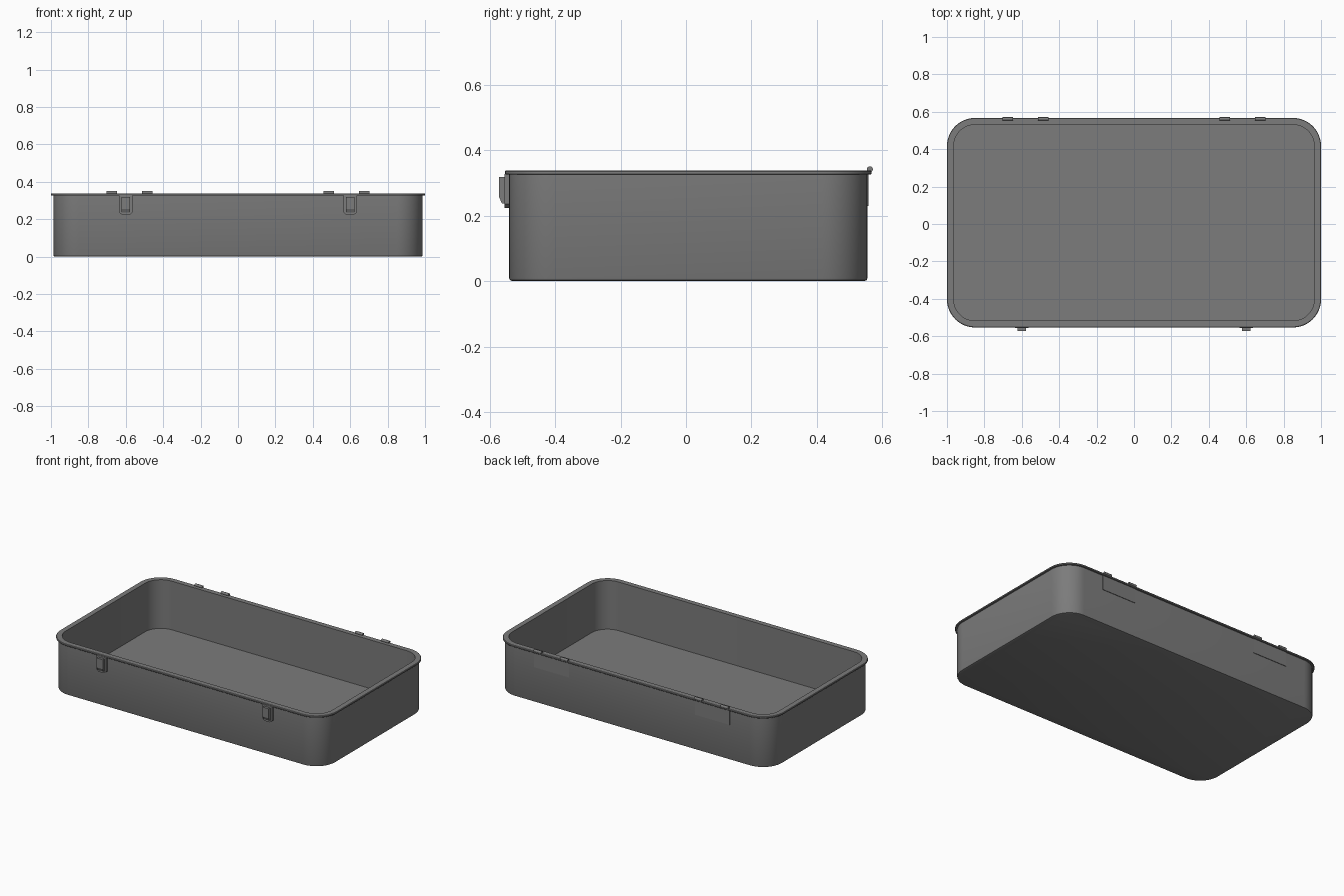
import bpy, bmesh, math
from mathutils import Matrix

cube = bpy.data.objects.get("Cube")
if cube:
    bpy.data.objects.remove(cube, do_unlink=True)

grey = bpy.data.materials.new("dark grey")
grey.use_nodes = True
colour = (0.2, 0.2, 0.2, 1)
grey.diffuse_color = colour
grey.node_tree.nodes["Principled BSDF"].inputs["Base Color"].default_value = colour

CENTRE_Y = 0.007
HALF_X, HALF_Y, RADIUS = 1.0, 0.56, 0.15   # outer edge of the rim
STEPS = 12


def finish(bm, name, smooth=True):
    bmesh.ops.recalc_face_normals(bm, faces=bm.faces)
    mesh = bpy.data.meshes.new(name)
    bm.to_mesh(mesh)
    bm.free()
    mesh.materials.append(grey)
    obj = bpy.data.objects.new(name, mesh)
    bpy.context.collection.objects.link(obj)
    bpy.ops.object.select_all(action='DESELECT')
    obj.select_set(True)
    bpy.context.view_layer.objects.active = obj
    if smooth:
        bpy.ops.object.shade_smooth_by_angle(angle=math.radians(30))
    return obj


def rounded_ring(bm, inset, z):
    """Rounded rectangle set in from the rim edge."""
    r = RADIUS - inset
    verts = []
    for i, (sx, sy) in enumerate([(1, 1), (-1, 1), (-1, -1), (1, -1)]):
        for k in range(STEPS + 1):
            a = math.pi / 2 * (i + k / STEPS)
            verts.append(bm.verts.new((sx * (HALF_X - RADIUS) + r * math.cos(a),
                                       sy * (HALF_Y - RADIUS) + r * math.sin(a) + CENTRE_Y, z)))
    return verts


def loft(name, profile, closed=False):
    """Skin rounded rings; cap both ends or close into a loop."""
    bm = bmesh.new()
    rings = [rounded_ring(bm, inset, z) for inset, z in profile]
    pairs = list(zip(rings, rings[1:]))
    if closed:
        pairs.append((rings[-1], rings[0]))
    else:
        bm.faces.new(rings[0])
        bm.faces.new(rings[-1])
    for a, b in pairs:
        n = len(a)
        for i in range(n):
            j = (i + 1) % n
            bm.faces.new((a[i], a[j], b[j], b[i]))
    return finish(bm, name)


def prism(name, outline, axis, start, end):
    """Extrude an outline: (x, z) along y, or (y, z) along x."""
    bm = bmesh.new()

    def point(p, d):
        return (p[0], d, p[1]) if axis == 'y' else (d, p[0], p[1])
    face = bm.faces.new([bm.verts.new(point(p, start)) for p in outline])
    moved = bmesh.ops.extrude_face_region(bm, geom=[face])["geom"]
    shift = (0, end - start, 0) if axis == 'y' else (end - start, 0, 0)
    bmesh.ops.translate(bm, verts=[v for v in moved if isinstance(v, bmesh.types.BMVert)], vec=shift)
    return finish(bm, name, smooth=False)


def box(name, x, width, y0, y1, z0, z1):
    h = width / 2
    return prism(name, [(x - h, z0), (x + h, z0), (x + h, z1), (x - h, z1)], 'y', y0, y1)


# Tray shell with a chamfered base, open at the top
loft("tray_body", [(0.023, 0), (0.015, 0.003), (0.0125, 0.009), (0.0125, 0.332),
                   (0.036, 0.332), (0.036, 0.02)])

# Thin flange around the opening
loft("rim", [(0.036, 0.326), (0.002, 0.326), (0, 0.328), (0, 0.335), (0.003, 0.338),
             (0.036, 0.338)], closed=True)

for side, sx in (("left", 1), ("right", -1)):
    # Front catch: backing plate with cut lower corners and a raised hook
    x = 0.6 * sx
    prism(f"{side}_catch_plate",
          [(x - 0.035, 0.328), (x - 0.035, 0.236), (x - 0.02, 0.223),
           (x + 0.02, 0.223), (x + 0.035, 0.236), (x + 0.035, 0.328)], 'y', -0.555, -0.538)
    prism(f"{side}_catch_hook",
          [(-0.554, 0.318), (-0.571, 0.318), (-0.571, 0.256), (-0.562, 0.237), (-0.554, 0.237)],
          'x', x - 0.022, x + 0.022)

    # Rear hinge: flat leaf and two knuckles
    box(f"{side}_hinge_leaf", 0.582 * sx, 0.25, 0.553, 0.558, 0.23, 0.33)
    for place, kx in (("inner", 0.485), ("outer", 0.675)):
        box(f"{side}_{place}_hinge_tab", kx * sx, 0.055, 0.555, 0.564, 0.326, 0.343)
        bm = bmesh.new()
        bmesh.ops.create_cone(bm, cap_ends=True, segments=16, radius1=0.009, radius2=0.009,
                              depth=0.055, matrix=Matrix.Translation((kx * sx, 0.562, 0.342))
                              @ Matrix.Rotation(math.pi / 2, 4, 'Y'))
        finish(bm, f"{side}_{place}_hinge_knuckle")
